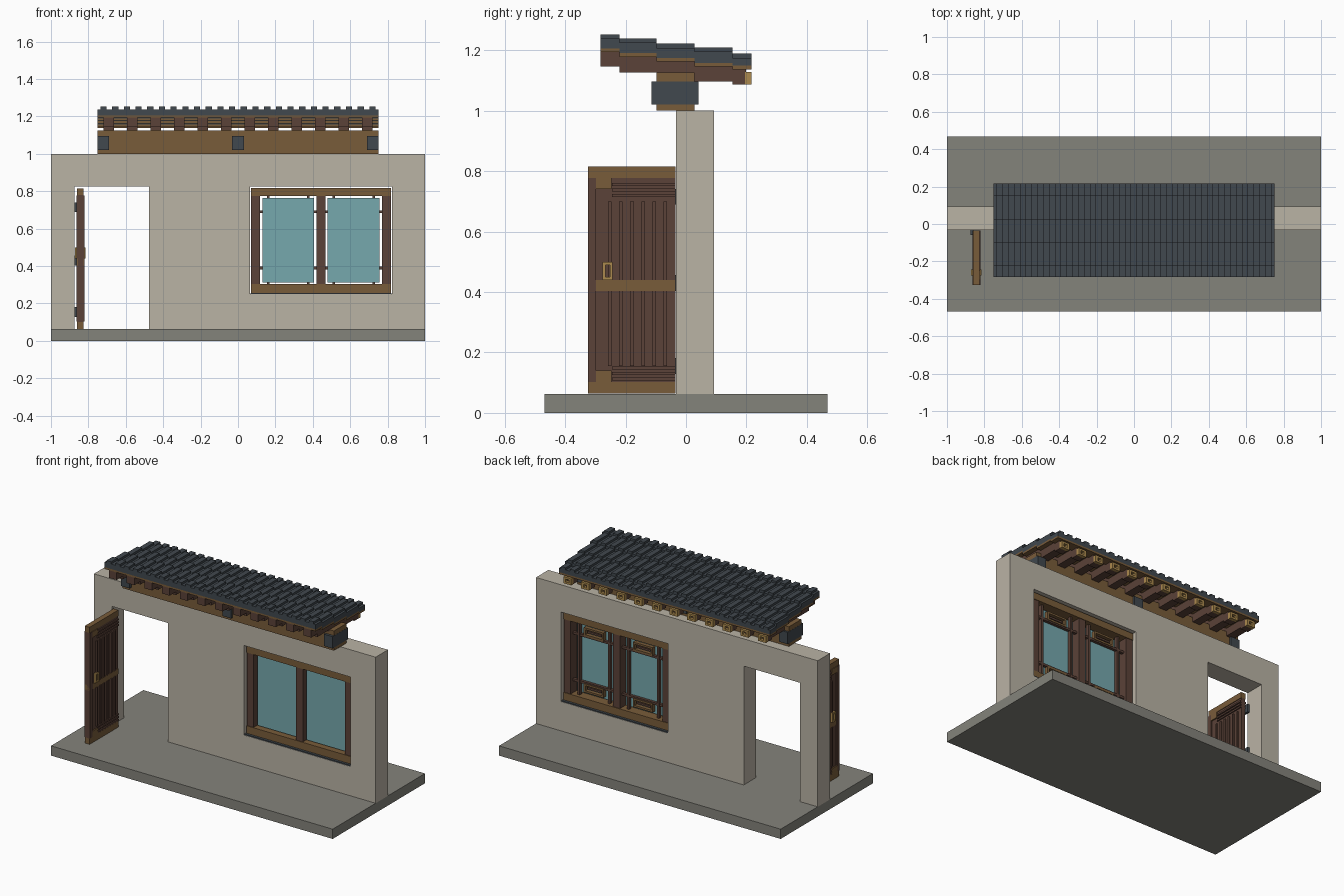
import bpy, bmesh

if "Cube" in bpy.data.objects:
    bpy.data.objects.remove(bpy.data.objects["Cube"])

def mat(name, r, g, b):
    def lin(c):
        c /= 255
        return c / 12.92 if c < 0.04045 else ((c + 0.055) / 1.055) ** 2.4
    m = bpy.data.materials.new(name)
    m.diffuse_color = (lin(r), lin(g), lin(b), 1)
    m.use_nodes = True
    m.node_tree.nodes["Principled BSDF"].inputs["Base Color"].default_value = m.diffuse_color
    return m

PLASTER = mat("plaster", 186, 179, 165)
STONE = mat("stone", 132, 131, 123)
WOOD = mat("light_wood", 121, 92, 58)
DARK = mat("dark_wood", 91, 66, 56)
SLATE = mat("slate", 65, 72, 78)
GLASS = mat("glass", 118, 168, 174)
GOLD = mat("gold", 172, 138, 78)

def finish(name, bm, m):
    bmesh.ops.recalc_face_normals(bm, faces=bm.faces)
    me = bpy.data.meshes.new(name)
    bm.to_mesh(me)
    bm.free()
    me.materials.append(m)
    ob = bpy.data.objects.new(name, me)
    bpy.context.collection.objects.link(ob)
    return ob

def boxes(name, m, items):
    """One object from boxes given as (x0, x1, y0, y1, z0, z1)."""
    bm = bmesh.new()
    for x0, x1, y0, y1, z0, z1 in items:
        vs = bmesh.ops.create_cube(bm, size=1)["verts"]
        for v in vs:
            v.co = (x1 if v.co.x > 0 else x0, y1 if v.co.y > 0 else y0, z1 if v.co.z > 0 else z0)
    return finish(name, bm, m)

# base slab
boxes("base", STONE, [(-1, 1, -.468, .468, 0, .0625)])

# wall: grid of cells without the door and window cells, then extruded
WY0, WY1 = -.0325, .0925
xs = [-1, -.873, -.475, .064, .823, 1]
zs = [.0625, .25, .825, 1]
bm = bmesh.new()
for i in range(5):
    for j in range(3):
        if (i == 1 and j < 2) or (i == 3 and j == 1):
            continue
        bm.faces.new([bm.verts.new((xs[a], WY0, zs[b]))
                      for a, b in ((i, j), (i + 1, j), (i + 1, j + 1), (i, j + 1))])
bmesh.ops.remove_doubles(bm, verts=bm.verts, dist=1e-5)
ext = bmesh.ops.extrude_face_region(bm, geom=bm.faces[:], use_keep_orig=True)["geom"]
bmesh.ops.translate(bm, vec=(0, WY1 - WY0, 0), verts=[g for g in ext if isinstance(g, bmesh.types.BMVert)])
finish("wall", bm, PLASTER)

# window frame
FY0, FY1 = -.015, .075
boxes("window_sill_strip", SLATE, [(.066, .821, WY0 + .002, WY1 - .002, .2495, .257)])
boxes("window_rails", WOOD, [(.07, .817, FY0, FY1, .257, .305), (.07, .817, FY0, FY1, .775, .818)])
boxes("window_stiles", DARK, [(x, x + .048, FY0 + .004, FY1 - .004, .305, .775) for x in (.07, .4195, .769)])

# window panes with lattice bars and ring ornaments behind
panes, bars, rings = [], [], []
for x0, x1 in ((.118, .4195), (.4675, .769)):
    c = (x0 + x1) / 2
    panes.append((x0 + .012, x1 - .012, .012, .026, .313, .765))
    for s in (-1, 1):
        x = c + s * .107
        bars.append((x - .007, x + .007, .03, .052, .305, .775))
        z = .54 + s * .15
        bars.append((x0, x1, .032, .05, z - .007, z + .007))
        z = .54 + s * .18
        for t in (-1, 1):
            rings.append((c - .07, c + .07, .03, .054, z + t * .022 - .006, z + t * .022 + .006))
            rings.append((c + t * .064 - .006, c + t * .064 + .006, .03, .054, z - .02, z + .02))
        bars.append((c - .05, c + .05, .034, .046, z - .006, z + .006))
boxes("window_panes", GLASS, panes)
boxes("window_lattice", DARK, bars)
boxes("window_rings", WOOD, rings)

# open door leaf
DX0, DX1, DY0, DY1 = -.86, -.826, -.325, -.034
boxes("door_panel", DARK, [(DX0 + .004, DX1 - .004, DY0, DY1, .1, .78)])
boxes("door_rails", WOOD, [(DX0, DX1, DY0, DY1, z0, z1)
                           for z0, z1 in ((.0635, .103), (.404, .44), (.778, .815))])
slats, corners, pulls = [], [], []
for a, b in ((DX0 - .004, DX0 + .006), (DX1 - .006, DX1 + .004)):
    for i in range(6):
        y = -.252 + i * .0367
        for z0, z1 in ((.155, .404), (.44, .70)):
            slats.append((a, b, y - .006, y + .006, z0, z1))
    for z in (.112, .13, .148, .72, .738, .756):
        slats.append((a, b, -.245, DY1, z - .005, z + .005))
    slats.append((a, b, DY0, -.298, .103, .778))
    corners += [(a, b, -.3, -.247, .74, .778), (a, b, -.3, -.247, .103, .14)]
    # ring-shaped pull
    p, q = a - .007, b + .007
    pulls += [(p, q, -.276, -.267, .44, .5), (p, q, -.252, -.243, .44, .5),
              (p, q, -.267, -.252, .44, .45), (p, q, -.267, -.252, .49, .5)]
boxes("door_slats", DARK, slats)
boxes("door_corner_plates", WOOD, corners)
boxes("door_pulls", GOLD, pulls)
boxes("door_hinges", SLATE, [(-.873, DX0 + .002, -.06, -.015, z - .026, z + .026) for z in (.155, .43, .715)])

# beam on the wall and its slate blocks
boxes("roof_beam", WOOD, [(-.75, .75, -.098, .028, 1, 1.126)])
boxes("beam_blocks", SLATE, [(x - .031, x + .031, -.114, .041, 1.02, 1.096) for x in (-.72, 0, .72)])

# stepped roof: five rows falling toward the back
ys = [-.283, -.22, -.098, .028, .154, .217]
tops = [1.252, 1.239, 1.222, 1.209, 1.189]
bots = [1.206, 1.190, 1.175, 1.158, 1.149]
lows = [1.146, 1.126, 1.111, 1.096, 1.086]
rafter_x = [-.691 + i * .12564 for i in range(12)]
tiles, caps, boards, rafters = [], [], [], []
for i in range(5):
    y0, y1 = ys[i], ys[i + 1]
    tiles.append((-.75, .75, y0, y1, bots[i], tops[i] - .014))
    boards.append((-.75, .75, y0, y1, bots[i] - .012, bots[i]))
    for k in range(24):
        x = -.719 + k * .0625
        caps.append((x - .0165, x + .0165, y0, y1, tops[i] - .02, tops[i]))
    for x in rafter_x:
        rafters.append((x - .027, x + .027, y0, y1 - (.019 if i == 4 else 0), lows[i], bots[i] - .012))
boxes("roof_tiles", SLATE, tiles)
boxes("roof_tile_caps", SLATE, caps)
boxes("roof_boards", WOOD, boards)
boxes("rafters", DARK, rafters)

# square gold rings on the rear rafter ends
ends = []
for x in rafter_x:
    for s in (-1, 1):
        ends.append((x + s * .02 - .008, x + s * .02 + .008, .196, .217, 1.086, 1.128))
        z = 1.107 + s * .015
        ends.append((x - .012, x + .012, .196, .217, z - .006, z + .006))
boxes("rafter_end_rings", GOLD, ends)
